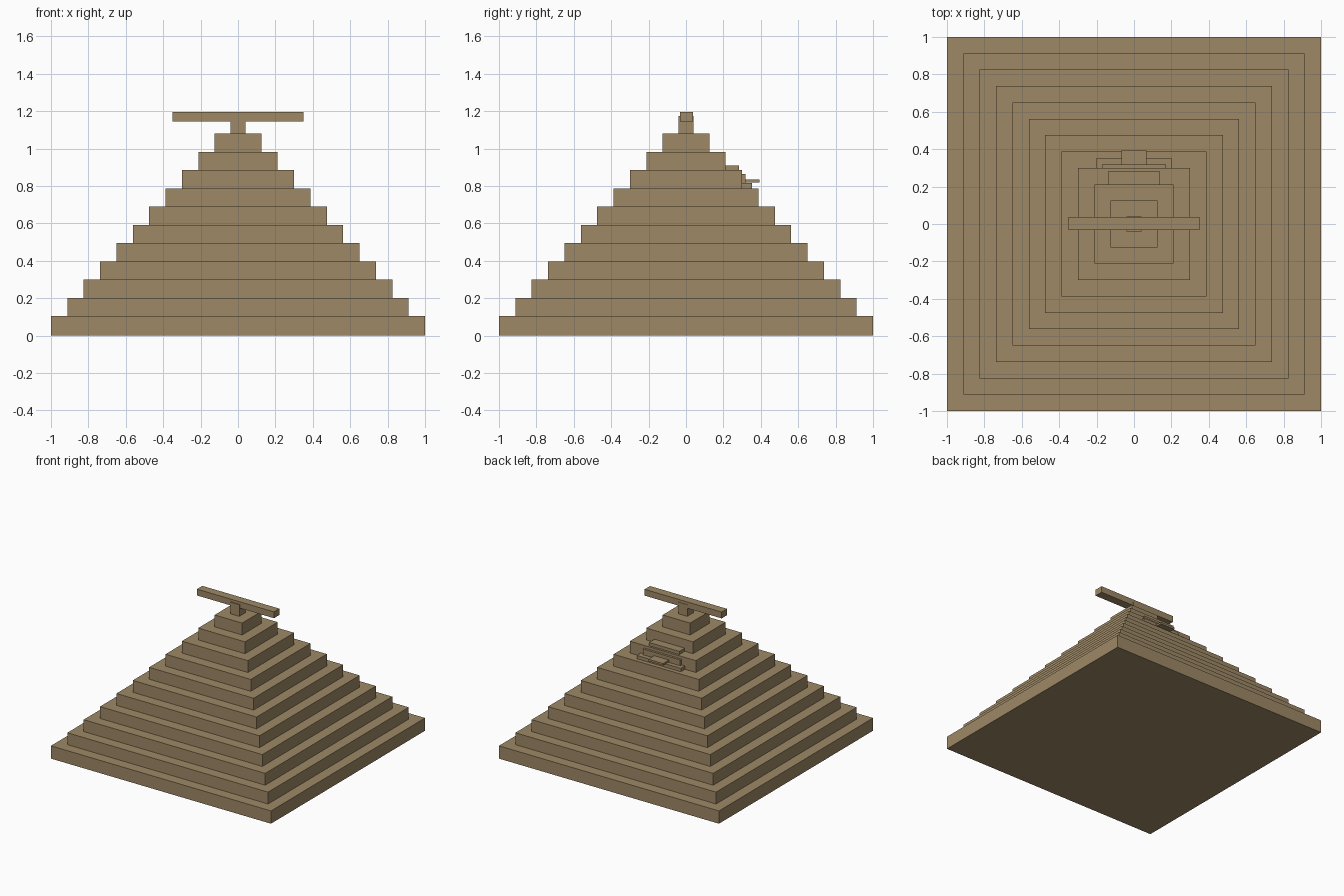
import bpy

if "Cube" in bpy.data.objects:
    bpy.data.objects.remove(bpy.data.objects["Cube"])

# One sandstone colour for everything
stone = bpy.data.materials.new("sandstone")
stone.diffuse_color = (0.337, 0.246, 0.130, 1)
stone.use_nodes = True
stone.node_tree.nodes["Principled BSDF"].inputs["Base Color"].default_value = stone.diffuse_color


def box(name, x, y, z):
    """Box from (min, max) ranges on each axis."""
    bpy.ops.mesh.primitive_cube_add(
        size=1, location=[(r[0] + r[1]) / 2 for r in (x, y, z)])
    ob = bpy.context.object
    ob.name = name
    ob.scale = [r[1] - r[0] for r in (x, y, z)]
    bpy.ops.object.transform_apply(location=False, rotation=False, scale=True)
    ob.data.materials.append(stone)
    return ob


# Stepped pyramid tiers
TIERS, RISE, FIRST = 11, 0.0975, 0.105
for i in range(TIERS):
    h = 1 - 0.0875 * i
    top = FIRST + RISE * i
    box(f"tier_{i + 1}", (-h, h), (-h, h), (max(0, top - RISE) if i else 0, top))

# Post and crossbar on the summit
box("summit_post", (-0.04, 0.04), (-0.04, 0.04), (1.08, 1.175))
box("crossbar", (-0.35, 0.35), (-0.033, 0.037), (1.145, 1.197))

# Entrance on the back face
box("entrance_lintel", (-0.137, 0.137), (0.21, 0.283), (0.885, 0.911))
box("entrance_panel", (-0.17, 0.17), (0.295, 0.318), (0.7875, 0.863))
box("entrance_step", (-0.2, 0.2), (0.295, 0.353), (0.7875, 0.815))
box("entrance_ledge", (-0.067, 0.067), (0.318, 0.394), (0.819, 0.835))
